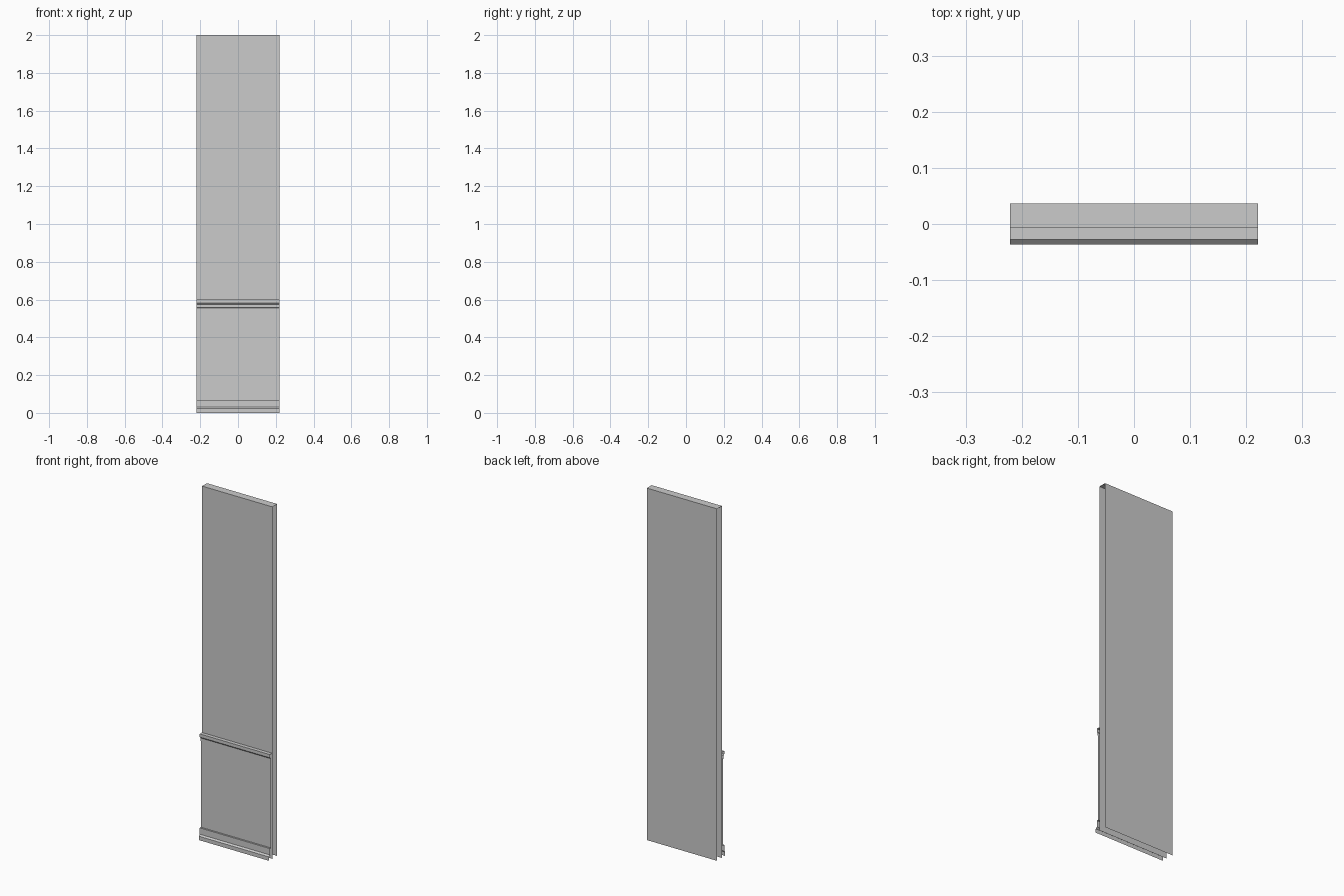
import bpy

if "Cube" in bpy.data.objects:
    bpy.data.objects.remove(bpy.data.objects["Cube"])

HALF = 0.221  # half the section's length along x


def sweep(name, profile):
    """Sweep an open (y, z) profile along x, leaving both ends open."""
    verts = [(x, y, z) for y, z in profile for x in (-HALF, HALF)]
    faces = [(2 * i, 2 * i + 1, 2 * i + 3, 2 * i + 2) for i in range(len(profile) - 1)]
    mesh = bpy.data.meshes.new(name)
    mesh.from_pydata(verts, [], faces)
    mesh.update()
    obj = bpy.data.objects.new(name, mesh)
    bpy.context.collection.objects.link(obj)
    return obj


# Hollow wall: front, top and back faces, open below
sweep("wall", [(-0.007, 0), (-0.007, 2), (0.0365, 2), (0.0365, 0)])

# Wainscot panel between the two mouldings
sweep("wainscot_panel", [(-0.018, 0.066), (-0.018, 0.556)])

# Chair rail: thick flat nose on top, stepping back to the panel
sweep("chair_rail", [(-0.018, 0.556), (-0.022, 0.558), (-0.022, 0.575),
                     (-0.028, 0.582), (-0.028, 0.6), (-0.007, 0.6)])

# Baseboard with a projecting shoe at the floor
sweep("baseboard", [(-0.0365, 0), (-0.0365, 0.022), (-0.028, 0.03),
                    (-0.028, 0.066), (-0.018, 0.066)])
